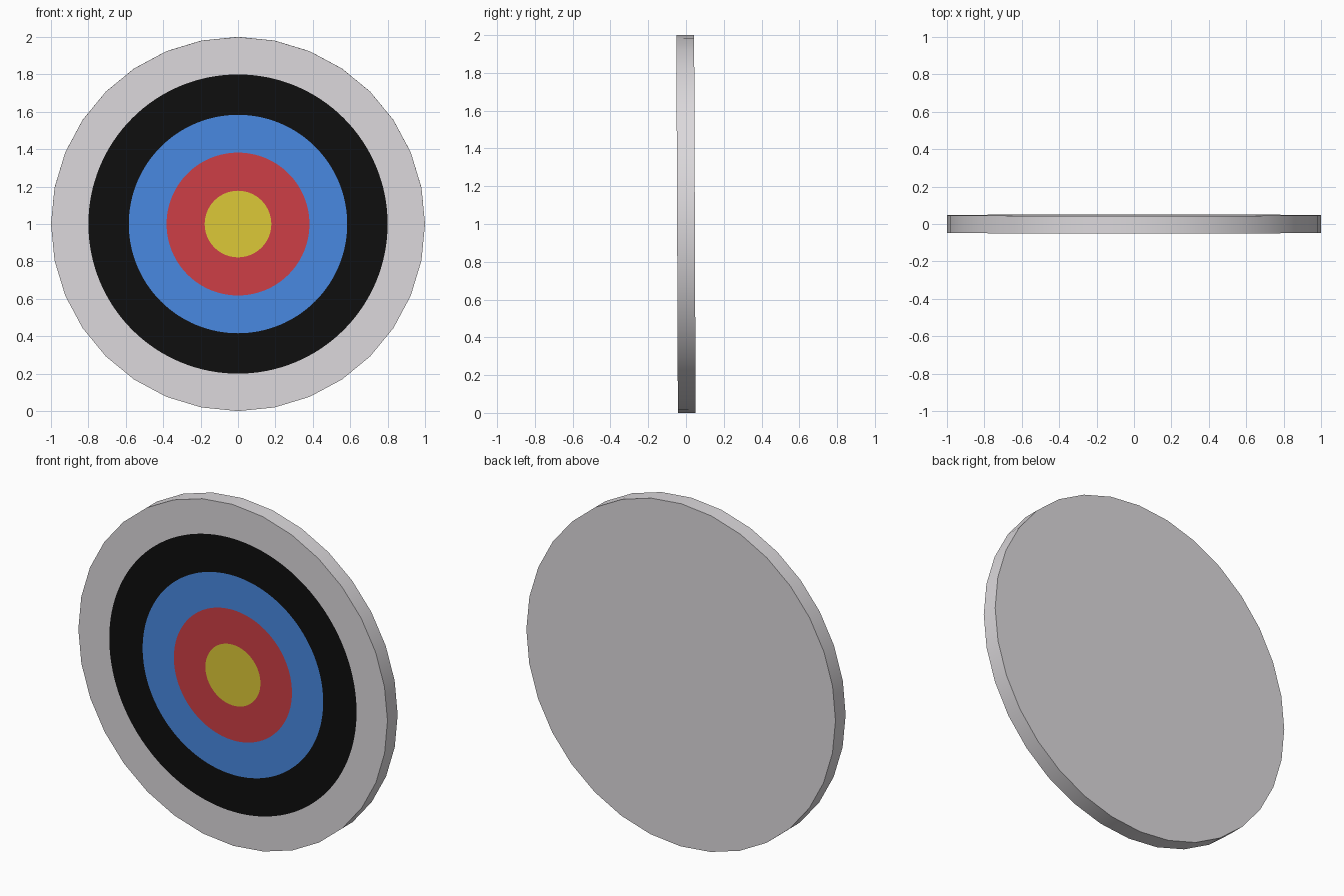
import bpy, bmesh, math

if "Cube" in bpy.data.objects:
    bpy.data.objects.remove(bpy.data.objects["Cube"])

SIDES = 32          # rim facets
SUB = 4             # ring segments per rim facet
N = SIDES * SUB
HALF = 0.047        # half thickness
TILT = 0.004        # slight lean towards the front


def lin(c):
    c /= 255
    return c / 12.92 if c <= 0.04045 else ((c + 0.055) / 1.055) ** 2.4


def material(name, rgb):
    m = bpy.data.materials.new(name)
    m.diffuse_color = (*[lin(c) for c in rgb], 1)
    m.use_nodes = True
    m.node_tree.nodes["Principled BSDF"].inputs["Base Color"].default_value = m.diffuse_color
    return m


mats = [material("light grey", (220, 217, 220)),
        material("black", (14, 14, 14)),
        material("blue", (72, 137, 226)),
        material("red", (206, 63, 70)),
        material("yellow", (221, 201, 55))]
radii = [0.80, 0.584, 0.382, 0.178]   # outer radius of each painted ring

bm = bmesh.new()


def circle(r, n, y):
    return [bm.verts.new((r * math.sin(2 * math.pi * i / n), y,
                          r * math.cos(2 * math.pi * i / n))) for i in range(n)]


# Board: back face and smooth rim
front = circle(1, SIDES, -HALF)
back = circle(1, SIDES, HALF)
bm.faces.new(back)
for i in range(SIDES):
    j = (i + 1) % SIDES
    bm.faces.new((front[i], front[j], back[j], back[i])).smooth = True

# Target face: concentric painted rings
rings = [circle(r, N, -HALF) for r in radii]
for i in range(SIDES):
    inner = [rings[0][(i * SUB + k) % N] for k in range(SUB + 1)]
    bm.faces.new([front[(i + 1) % SIDES], front[i]] + inner)
for m, (a, b) in enumerate(zip(rings, rings[1:]), 1):
    for i in range(N):
        j = (i + 1) % N
        bm.faces.new((a[i], a[j], b[j], b[i])).material_index = m
bm.faces.new(rings[-1]).material_index = 4

bmesh.ops.recalc_face_normals(bm, faces=bm.faces)
mesh = bpy.data.meshes.new("target_board")
bm.to_mesh(mesh)
bm.free()
for m in mats:
    mesh.materials.append(m)
board = bpy.data.objects.new("target_board", mesh)
bpy.context.collection.objects.link(board)
board.location = (0, 0, 1)
board.rotation_euler = (TILT, 0, 0)

# Keep the rim smooth and its edges sharp
bpy.context.view_layer.objects.active = board
board.select_set(True)
bpy.ops.object.shade_smooth_by_angle(angle=math.radians(30))
